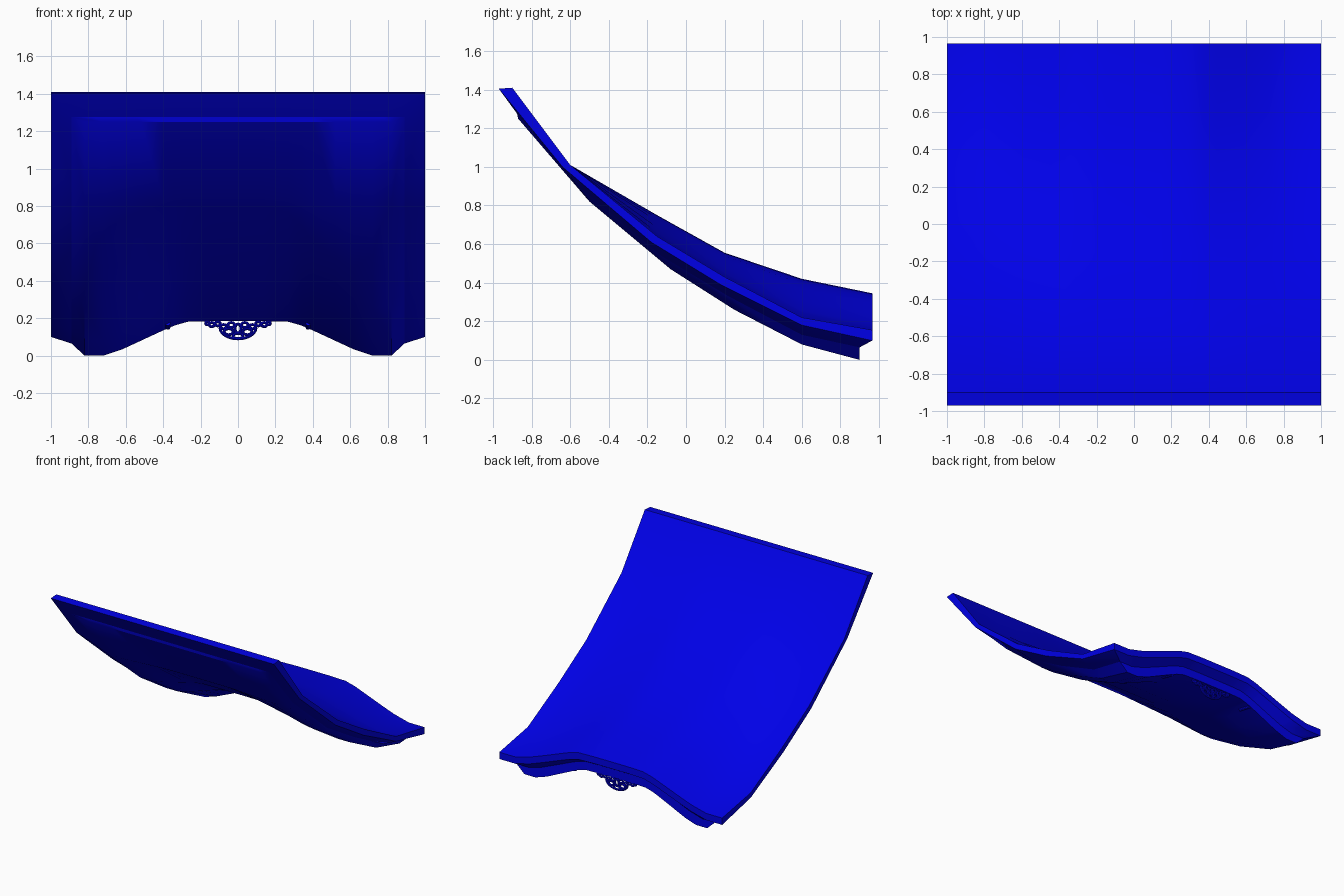
import bpy, bmesh, math

if "Cube" in bpy.data.objects:
    bpy.data.objects.remove(bpy.data.objects["Cube"])

blue = bpy.data.materials.new("blue")
blue.diffuse_color = (0.0, 0.0, 0.8, 1)
blue.use_nodes = True
blue.node_tree.nodes["Principled BSDF"].inputs["Base Color"].default_value = blue.diffuse_color

# Wave across the roof: 1 at the raised middle, 0 at the low valleys near the sides
WAVE = [(0, 1), (0.14, 1), (0.27, 0.98), (0.34, 0.87), (0.4, 0.73), (0.52, 0.43),
        (0.62, 0.18), (0.72, 0.0), (0.82, 0.0)]


def finish(ob):
    ob.data.materials.append(blue)
    bpy.ops.object.select_all(action='DESELECT')
    bpy.context.view_layer.objects.active = ob
    ob.select_set(True)
    bpy.ops.object.shade_smooth_by_angle(angle=math.radians(30))


def section(width):
    """Stations (x, wave) across the roof, stretched outwards to a half width."""
    k = (width / .82 - 1) / .82
    half = [(x * (1 + k * x), w) for x, w in WAVE]
    return [(-x, w) for x, w in reversed(half[1:])] + half


def sheet(bm, rows, stations):
    """Grid of verts; every row is (y, valley z, middle rise)."""
    return [[bm.verts.new((x, y, z + w * rise)) for x, w in stations]
            for y, z, rise in rows]


def slab(name, top, bottom, st_top, st_bottom):
    """Closed solid between two wavy sheets."""
    bm = bmesh.new()
    a, b = sheet(bm, top, st_top), sheet(bm, bottom, st_bottom)
    n, m = len(a), len(a[0])
    for g in (a, b):
        for i in range(n - 1):
            for j in range(m - 1):
                bm.faces.new((g[i][j], g[i][j + 1], g[i + 1][j + 1], g[i + 1][j]))
    for i in (0, n - 1):
        for j in range(m - 1):
            bm.faces.new((a[i][j], a[i][j + 1], b[i][j + 1], b[i][j]))
    for j in (0, m - 1):
        for i in range(n - 1):
            bm.faces.new((a[i][j], a[i + 1][j], b[i + 1][j], b[i][j]))
    bmesh.ops.recalc_face_normals(bm, faces=bm.faces)
    me = bpy.data.meshes.new(name)
    bm.to_mesh(me)
    bm.free()
    ob = bpy.data.objects.new(name, me)
    bpy.context.collection.objects.link(ob)
    finish(ob)


# Profiles down the slope, from the upper surface to the lowest one
top = [(-.9, 1.41, 0), (-.6, 1.01, 0), (-.15, .64, .11),
       (.2, .43, .125), (.6, .22, .2), (.965, .155, .19)]
under = [(-.97, 1.405, 0), (-.64, 1.0, 0), (-.18, .61, .11),
         (.18, .39, .125), (.6, .18, .2), (.965, .1, .19)]
seat = [(-.875, 1.275, 0), (-.57, .91, .01), (-.13, .54, .105),
        (.22, .33, .13), (.6, .13, .185), (.9, .065, .187)]
soffit = [(-.87, 1.25, 0), (-.5, .82, .02), (-.08, .47, .1),
          (.25, .26, .13), (.6, .08, .17), (.9, .0, .185)]

# Roof sheet, slanted cornice below it, then the set-back soffit
slab("roof_sheet", top, under, section(1.0), section(1.0))
slab("cornice", under, seat, section(1.0), section(.89))
slab("soffit", seat, soffit, section(.89), section(.82))


def tube(name, paths, r, cyclic=False):
    """Round bars along several point paths, turned into a mesh."""
    cu = bpy.data.curves.new(name, 'CURVE')
    cu.dimensions = '3D'
    cu.bevel_depth, cu.bevel_resolution, cu.use_fill_caps = r, 3, True
    for pts in paths:
        sp = cu.splines.new('POLY')
        sp.points.add(len(pts) - 1)
        for p, co in zip(sp.points, pts):
            p.co = (*co, 1)
        sp.use_cyclic_u = cyclic
    ob = bpy.data.objects.new(name, cu)
    bpy.context.collection.objects.link(ob)
    bpy.ops.object.select_all(action='DESELECT')
    bpy.context.view_layer.objects.active = ob
    ob.select_set(True)
    bpy.ops.object.convert(target='MESH')
    finish(bpy.context.object)


# Small rafter ends under the eave
tube("rafter_ends", [[(x, .78, .175), (x, .89, .152)] for x in (-.375, .375)], .014)

# Pierced scroll pendant hanging from the middle of the eave
Y = .885


def ring(cx, cz, rx, rz):
    return [(cx + rx * math.cos(t), Y, cz + rz * math.sin(t))
            for t in (i * math.tau / 20 for i in range(20))]


rings = [ring(0, .145, .016, .024), ring(0, .105, .026, .014)]
for s in (-1, 1):
    rings += [ring(s * .036, .164, .018, .013), ring(s * .05, .128, .024, .016),
              ring(s * .078, .155, .016, .011), ring(s * .108, .17, .014, .011),
              ring(s * .14, .166, .014, .011), ring(s * .164, .174, .009, .009)]
tube("pendant_scrolls", rings, .008, cyclic=True)
tube("pendant_rim", [[(.096 * math.cos(t), Y, .15 - .06 * math.sin(t))
                      for t in (i * math.pi / 24 for i in range(25))]], .008)
